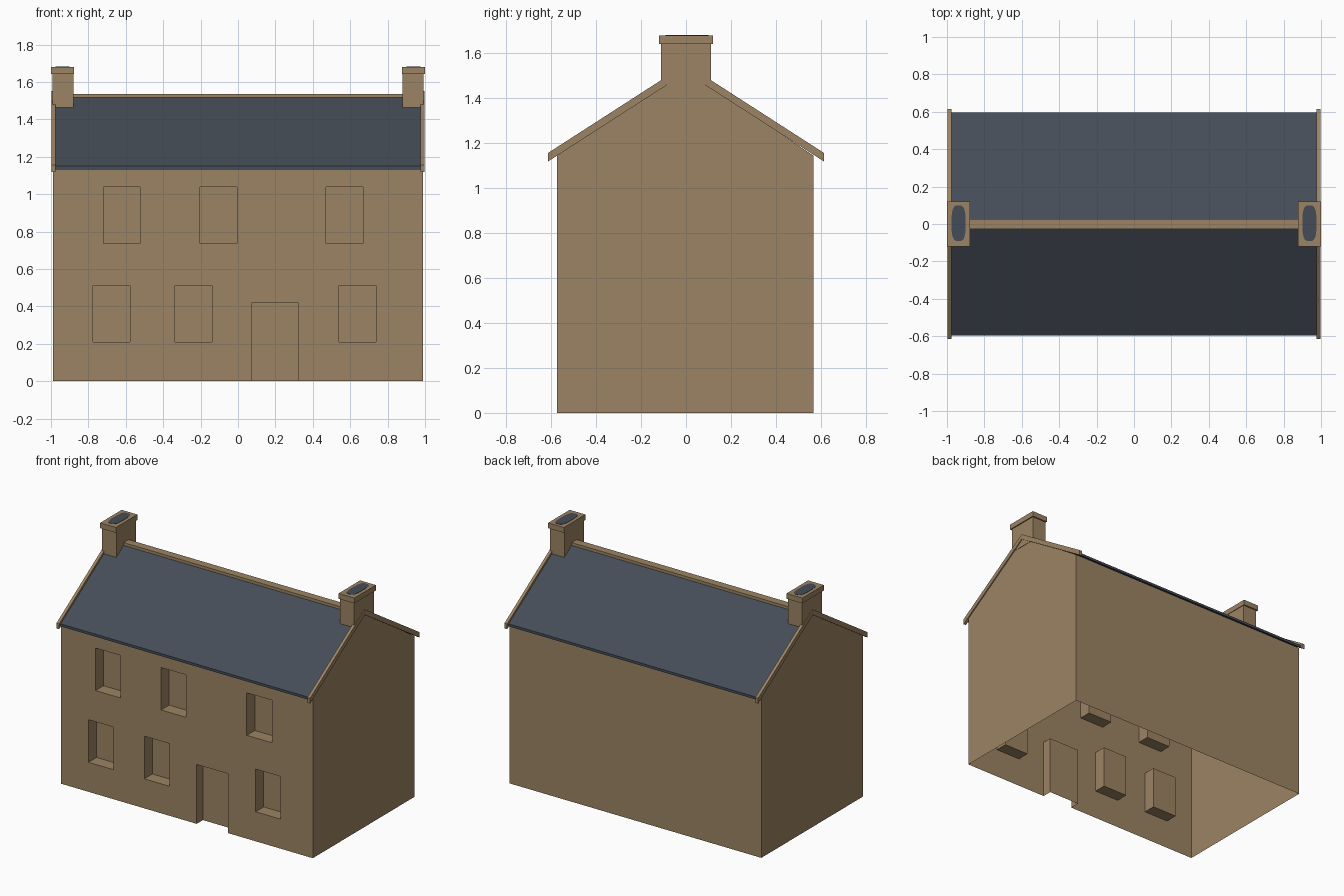
import bpy, bmesh, math

if "Cube" in bpy.data.objects:
    bpy.data.objects.remove(bpy.data.objects["Cube"])


def material(name, rgb):
    m = bpy.data.materials.new(name)
    m.diffuse_color = (*rgb, 1.0)
    m.use_nodes = True
    m.node_tree.nodes["Principled BSDF"].inputs["Base Color"].default_value = m.diffuse_color
    return m


STONE = material("sandstone", (0.333, 0.231, 0.126))
SLATE = material("dark slate", (0.060, 0.073, 0.095))
SLOPE = 0.644          # roof pitch
X = 0.99               # half length of the walls
Y0, Y1 = -0.573, 0.567  # front and back wall
APEX = 1.534           # top of the slates


def finish(bm, name, mat, fix=True):
    bmesh.ops.remove_doubles(bm, verts=bm.verts[:], dist=0.0001)
    if fix:
        bmesh.ops.recalc_face_normals(bm, faces=bm.faces[:])
    me = bpy.data.meshes.new(name)
    bm.to_mesh(me)
    bm.free()
    me.materials.append(mat)
    ob = bpy.data.objects.new(name, me)
    bpy.context.collection.objects.link(ob)
    return ob


def quad(bm, *pts):
    bm.faces.new([bm.verts.new(p) for p in pts])


def prism(name, mat, a, b, place):
    """Extrude each closed profile point through place(point, depth)."""
    bm = bmesh.new()
    pts, (d0, d1) = a, b
    lo = [bm.verts.new(place(p, d0)) for p in pts]
    hi = [bm.verts.new(place(p, d1)) for p in pts]
    bm.faces.new(lo)
    bm.faces.new(hi)
    n = len(pts)
    for i in range(n):
        j = (i + 1) % n
        bm.faces.new((lo[i], lo[j], hi[j], hi[i]))
    return finish(bm, name, mat)


def along_x(p, d):
    return (d, p[0], p[1])


def along_z(p, d):
    return (p[0], p[1], d)


def box(name, mat, x0, x1, y0, y1, z0, z1):
    return prism(name, mat, [(x0, y0), (x1, y0), (x1, y1), (x0, y1)], (z0, z1), along_z)


# Front wall: sheet with recessed windows and doorway (x0, x1, z0, z1, depth)
openings = [(x, x + 0.197, 0.735, 1.037, 0.09) for x in (-0.72, -0.203, 0.47)]
openings += [(x, x + 0.197, 0.21, 0.513, 0.09) for x in (-0.775, -0.336, 0.54)]
openings.append((0.076, 0.322, 0.0, 0.422, 0.07))
EAVES = 1.145
xs = sorted({-X, X} | {v for o in openings for v in o[:2]})
zs = sorted({0.0, EAVES} | {v for o in openings for v in o[2:4]})
bm = bmesh.new()
for xa, xb in zip(xs, xs[1:]):
    for za, zb in zip(zs, zs[1:]):
        cx, cz = (xa + xb) / 2, (za + zb) / 2
        if not any(o[0] < cx < o[1] and o[2] < cz < o[3] for o in openings):
            quad(bm, (xa, Y0, za), (xb, Y0, za), (xb, Y0, zb), (xa, Y0, zb))
for x0, x1, z0, z1, depth in openings:
    yb = Y0 + depth
    quad(bm, (x0, yb, z0), (x1, yb, z0), (x1, yb, z1), (x0, yb, z1))      # back panel
    quad(bm, (x0, Y0, z0), (x0, yb, z0), (x0, yb, z1), (x0, Y0, z1))      # left jamb
    quad(bm, (x1, yb, z0), (x1, Y0, z0), (x1, Y0, z1), (x1, yb, z1))      # right jamb
    quad(bm, (x0, yb, z1), (x1, yb, z1), (x1, Y0, z1), (x0, Y0, z1))      # lintel
    if z0 > 0:
        quad(bm, (x0, Y0, z0), (x1, Y0, z0), (x1, yb, z0), (x0, yb, z0))  # sill
finish(bm, "front_wall", STONE, fix=False)

# Back wall and gables: single sheets, open underneath
bm = bmesh.new()
quad(bm, (X, Y1, 0), (-X, Y1, 0), (-X, Y1, EAVES), (X, Y1, EAVES))
finish(bm, "back_wall", STONE, fix=False)
for side, name in ((-1, "left_gable"), (1, "right_gable")):
    bm = bmesh.new()
    outline = [(Y0, 0), (Y1, 0), (Y1, EAVES), (0, APEX - 0.01), (Y0, EAVES)]
    quad(bm, *[(side * X, y, z) for y, z in outline[::side]])
    finish(bm, name, STONE, fix=False)


# Slate roof and the raised gable copings share a chevron section
def chevron(half, apex, thick):
    e = apex - SLOPE * half
    return [(-half, e), (0, apex), (half, e),
            (half, e - thick), (0, apex - thick), (-half, e - thick)]


prism("slate_roof", SLATE, chevron(0.597, APEX, 0.018), (-0.98, 0.98), along_x)
for side, name in ((-1, "left_coping"), (1, "right_coping")):
    prism(name, STONE, chevron(0.615, 1.552, 0.038), (side * 0.977, side * 0.998), along_x)

# Ridge stones
box("ridge", STONE, -0.89, 0.89, -0.028, 0.028, 1.49, 1.536)

# Chimneys: stack, cap and dark flue opening
for side, name in ((-1, "left_chimney"), (1, "right_chimney")):
    xa, xb = sorted((side * 0.88, side * 0.992))
    box(name + "_stack", STONE, xa, xb, -0.111, 0.111, 1.46, 1.645)
    xa, xb = sorted((side * 0.876, side * 1.0))
    box(name + "_cap", STONE, xa, xb, -0.121, 0.121, 1.642, 1.68)
    oval = []
    for i in range(20):
        t = 2 * math.pi * (i + 0.5) / 20
        c, s = math.cos(t), math.sin(t)
        oval.append((side * 0.938 + 0.038 * math.copysign(abs(c) ** 0.6, c),
                     0.004 + 0.096 * math.copysign(abs(s) ** 0.7, s)))
    prism(name + "_flue", SLATE, oval, (1.678, 1.682), along_z)
